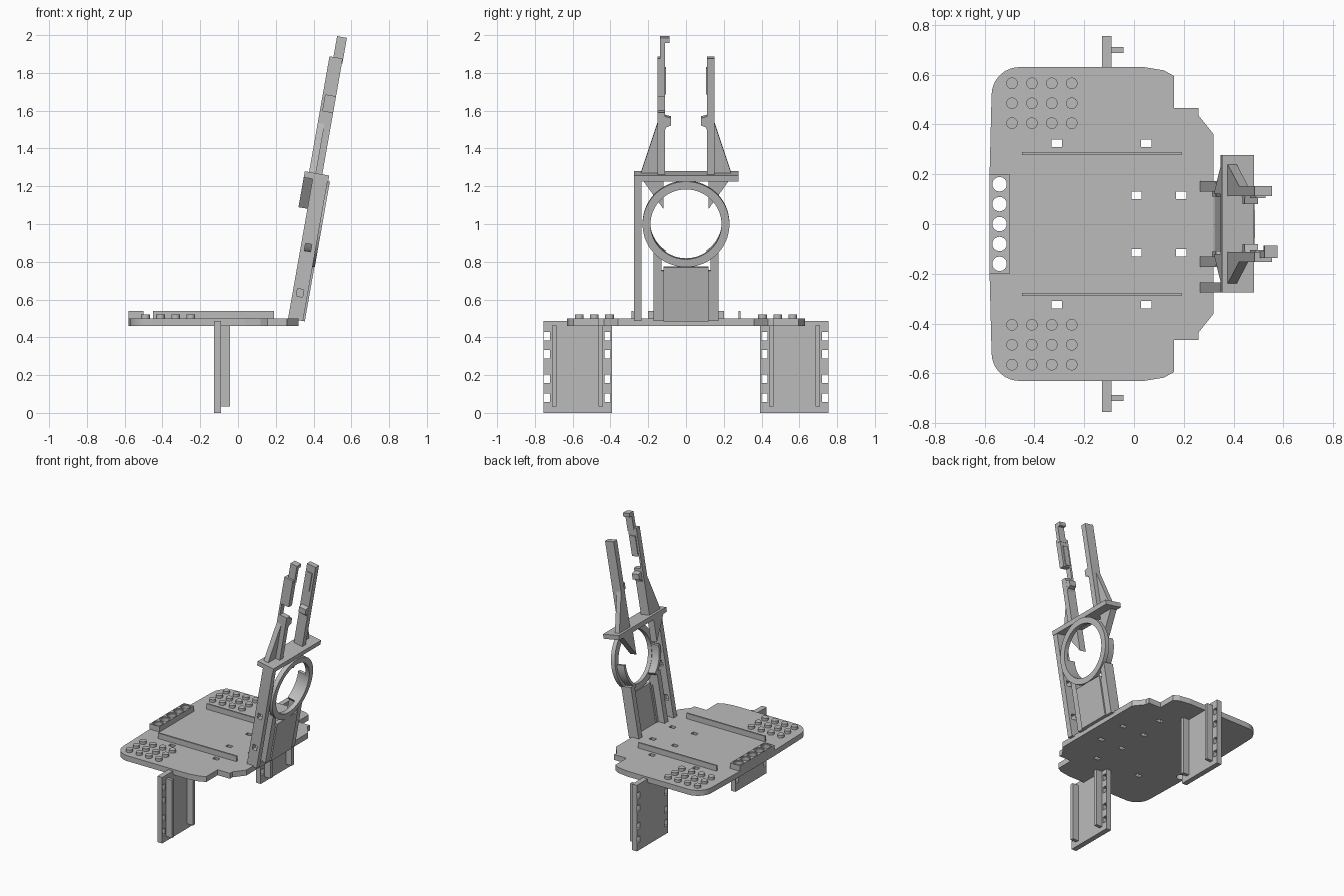
import bpy, bmesh, math
from mathutils import Matrix, Vector

cube = bpy.data.objects.get("Cube")
if cube:
    bpy.data.objects.remove(cube, do_unlink=True)

grey = bpy.data.materials.new("plain grey")
grey.use_nodes = True
grey.diffuse_color = (0.5, 0.5, 0.5, 1)
grey.node_tree.nodes["Principled BSDF"].inputs["Base Color"].default_value = (0.5, 0.5, 0.5, 1)

TILT = Matrix.Translation((0.265, 0, 0.5)) @ Matrix.Rotation(math.radians(10), 4, 'Y')


def finish(name, bm, tilted=False):
    bmesh.ops.recalc_face_normals(bm, faces=bm.faces[:])
    mesh = bpy.data.meshes.new(name)
    bm.to_mesh(mesh)
    bm.free()
    mesh.materials.append(grey)
    ob = bpy.data.objects.new(name, mesh)
    bpy.context.collection.objects.link(ob)
    if tilted:
        ob.matrix_world = TILT
    return ob


def add_box(bm, x, y, z):
    size = Vector((x[1] - x[0], y[1] - y[0], z[1] - z[0]))
    mid = Vector((sum(x), sum(y), sum(z))) / 2
    bmesh.ops.create_cube(bm, size=1, matrix=Matrix.Translation(mid) @ Matrix.Diagonal(size.to_4d()))


def add_disc(bm, x, y, r, z):
    bmesh.ops.create_cone(bm, cap_ends=True, segments=24, radius1=r, radius2=r, depth=z[1] - z[0],
                          matrix=Matrix.Translation((x, y, sum(z) / 2)))


def add_prism(bm, pts, lo, hi, axis='Z'):
    # extrudes a flat outline along z, or a (y, z) outline along x
    place = (lambda p: (p[0], p[1], lo)) if axis == 'Z' else (lambda p: (lo, p[0], p[1]))
    face = bm.faces.new([bm.verts.new(place(p)) for p in pts])
    top = bmesh.ops.extrude_face_region(bm, geom=[face])["geom"]
    step = Vector((0, 0, hi - lo)) if axis == 'Z' else Vector((hi - lo, 0, 0))
    bmesh.ops.translate(bm, vec=step, verts=[g for g in top if isinstance(g, bmesh.types.BMVert)])


def box(name, x, y, z, tilted=False):
    bm = bmesh.new()
    add_box(bm, x, y, z)
    return finish(name, bm, tilted)


def prism(name, pts, lo, hi, axis='Z', tilted=False):
    bm = bmesh.new()
    add_prism(bm, pts, lo, hi, axis)
    return finish(name, bm, tilted)


def cut(ob, bm, tilted=False):
    cutter = finish("cutter", bm, tilted)
    cutter.hide_render = True
    mod = ob.modifiers.new("holes", 'BOOLEAN')
    mod.operation, mod.solver, mod.object = 'DIFFERENCE', 'EXACT', cutter
    bpy.context.view_layer.objects.active = ob
    bpy.ops.object.modifier_apply(modifier=mod.name)
    bpy.data.objects.remove(cutter, do_unlink=True)


def arc_band(name, r_in, r_out, a0, a1, x, u):
    # part of a ring standing in the tilted plane
    n = max(8, round((a1 - a0) / 6))
    angles = [math.radians(a0 + (a1 - a0) * i / n) for i in range(n + 1)]
    outer = [(r_out * math.cos(a), u + r_out * math.sin(a)) for a in angles]
    inner = [(r_in * math.cos(a), u + r_in * math.sin(a)) for a in angles]
    ob = prism(name, outer + inner[::-1], x[0], x[1], 'X', True)
    return ob


def smooth(ob):
    bpy.ops.object.select_all(action='DESELECT')
    ob.select_set(True)
    bpy.context.view_layer.objects.active = ob
    bpy.ops.object.shade_smooth_by_angle(angle=math.radians(30))


# base plate outline, mirrored across the middle
half = [(0.32, 0.36), (0.26, 0.435), (0.26, 0.465), (0.16, 0.465), (0.16, 0.595), (0.12, 0.617), (0.04, 0.63)]
half += [(-0.46 + 0.112 * math.cos(math.radians(a)), 0.518 + 0.112 * math.sin(math.radians(a)))
         for a in range(90, 181, 10)]
half += [(-0.58, 0.2)]
base = prism("base_plate", half + [(x, -y) for x, y in reversed(half)], 0.46, 0.5)
strip = box("tube_strip", (-0.58, -0.5), (-0.2, 0.2), (0.5, 0.54))

# slots and tube holes
slots, holes, rims = bmesh.new(), bmesh.new(), bmesh.new()
for s in (-1, 1):
    for x, y in ((-0.31, 0.325), (0.05, 0.325), (0.01, 0.115), (0.19, 0.115)):
        add_box(slots, (x - 0.021, x + 0.021), (s * y - 0.015, s * y + 0.015), (0.4, 0.6))
for i in range(5):
    y = -0.16 + 0.08 * i
    add_disc(slots, -0.54, y, 0.029, (0.4, 0.6))
    add_disc(holes, -0.54, y, 0.029, (0.4, 0.6))
    add_disc(rims, -0.54, y, 0.036, (0.534, 0.6))
cut(base, slots)
cut(strip, holes)
cut(strip, rims)

# studs and rails
studs = bmesh.new()
for s in (-1, 1):
    for i in range(4):
        for j in range(3):
            add_disc(studs, -0.49 + 0.08 * i, s * (0.405 + 0.08 * j), 0.023, (0.5, 0.52))
smooth(finish("studs", studs))

for side, s in (("left", -1), ("right", 1)):
    box(side + "_rail", (-0.45, 0.19), (s * 0.283 - 0.006, s * 0.283 + 0.006), (0.495, 0.54))
    # hanging leg with two ribs and two rows of holes
    leg = box(side + "_leg", (-0.128, -0.09), sorted((s * 0.393, s * 0.755)), (0, 0.487))
    windows = bmesh.new()
    for y in (0.415, 0.735):
        for z in (0.08, 0.18, 0.31, 0.405):
            add_box(windows, (-0.2, 0), (s * y - 0.016, s * y + 0.016), (z - 0.023, z + 0.023))
    cut(leg, windows)
    for y in (0.452, 0.698):
        box(side + "_leg_rib", (-0.095, -0.042), (s * y - 0.012, s * y + 0.012), (0.035, 0.462))

# leaning tower: posts, panel, ring and shelf
post = box("outer_post", (0, 0.08), (-0.275, -0.235), (0, 0.755), True)
windows = bmesh.new()
for u in (0.144, 0.388):
    add_box(windows, (0.022, 0.056), (-0.3, -0.2), (u - 0.02, u + 0.02))
cut(post, windows, True)
box("back_panel", (0.06, 0.09), (-0.12, 0.12), (0, 0.29), True)
for s in (-1, 1):
    box("inner_post", (0, 0.08), sorted((s * 0.13, s * 0.172)), (0, 0.37), True)
    box("panel_edge", (0.05, 0.08), sorted((s * 0.11, s * 0.14)), (0, 0.27), True)
for a in (0, 180):
    smooth(arc_band("ring", 0.188, 0.23, a, a + 180, (0.06, 0.092), 0.522))
smooth(arc_band("ring_cradle", 0.19, 0.21, -55, 5, (0, 0.065), 0.522))
smooth(arc_band("ring_cradle", 0.19, 0.21, 175, 235, (0, 0.065), 0.522))
box("shelf", (-0.048, 0.083), (-0.275, 0.278), (0.75, 0.783), True)

# gussets under and above the shelf, and the upright arms
for s in (-1, 1):
    prism("lower_gusset", [(s * 0.235, 0.752), (s * 0.12, 0.752), (s * 0.12, 0.59)], -0.048, 0.003, 'X', True)
    prism("upper_gusset", [(s * 0.24, 0.78), (s * 0.148, 0.78), (s * 0.148, 1.06)], -0.025, 0.012, 'X', True)
    arm = box("arm", (-0.025, 0.046), sorted((s * 0.112, s * 0.152)), (0.78, 1.405), True)
    if s < 0:
        notch = bmesh.new()
        add_box(notch, (-0.01, 0.1), (-0.3, 0), (1.115, 1.2))
        cut(arm, notch, True)
    prism("arm_clip", [(s * 0.115, 1.01), (s * 0.105, 1.035), (s * 0.08, 1.045), (s * 0.08, 1.085),
                       (s * 0.115, 1.095)], -0.01, 0.045, 'X', True)
    box("arm_pad", (-0.01, 0.03), sorted((s * 0.105, s * 0.12)), (1.21, 1.35), True)

# taller tip with a hook on one arm
box("arm_tip", (-0.004, 0.049), (-0.137, -0.11), (1.38, 1.517), True)
box("arm_hook", (-0.004, 0.049), (-0.137, -0.087), (1.49, 1.517), True)
